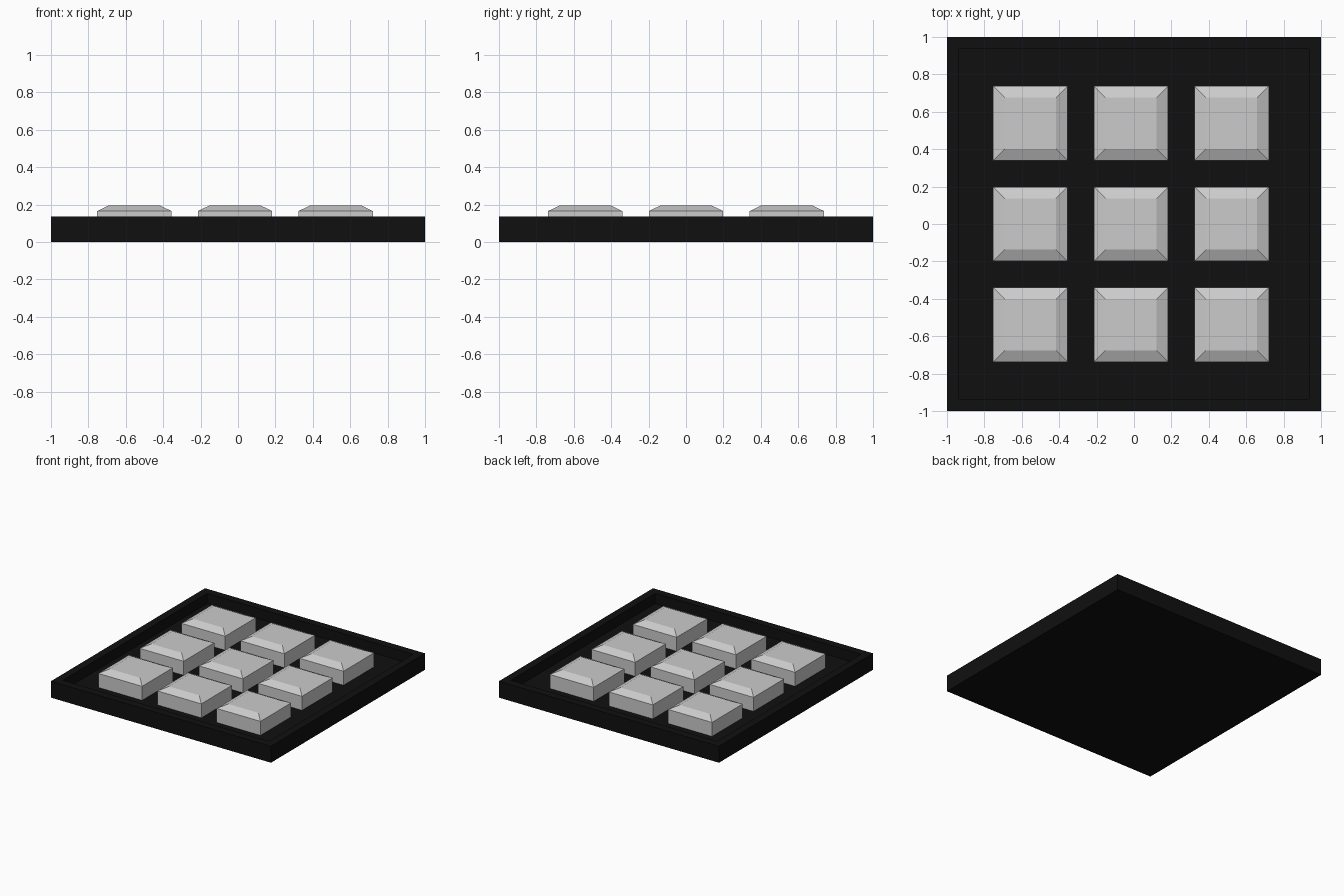
import bpy, bmesh

if "Cube" in bpy.data.objects:
    bpy.data.objects.remove(bpy.data.objects["Cube"])

SIZE, RIM, FLOOR, TOP = 2.0, 0.09, 0.05, 0.135

black = bpy.data.materials.new("black")
black.diffuse_color = (0.005, 0.005, 0.005, 1)
black.use_nodes = True
black.node_tree.nodes["Principled BSDF"].inputs["Base Color"].default_value = black.diffuse_color


def make_object(name, bm, material=None):
    mesh = bpy.data.meshes.new(name)
    bm.to_mesh(mesh)
    bm.free()
    obj = bpy.data.objects.new(name, mesh)
    bpy.context.collection.objects.link(obj)
    if material:
        mesh.materials.append(material)
    return obj


def box(width, z0, z1):
    bm = bmesh.new()
    bmesh.ops.create_cube(bm, size=1)
    for v in bm.verts:
        v.co.x *= width
        v.co.y *= width
        v.co.z = z0 if v.co.z < 0 else z1
    return bm


def top_face(bm):
    bm.normal_update()
    return max(bm.faces, key=lambda f: f.normal.z)


# Square tray with a raised rim and a sunken floor
bm = box(SIZE, 0, TOP)
face = top_face(bm)
bmesh.ops.inset_region(bm, faces=[face], thickness=RIM)
for v in face.verts:
    v.co.z = TOP
floor = bmesh.ops.extrude_face_region(bm, geom=[face])
for v in floor["geom"]:
    if isinstance(v, bmesh.types.BMVert):
        v.co.z = FLOOR
if face.is_valid:
    bmesh.ops.delete(bm, geom=[face], context='FACES_ONLY')
bmesh.ops.recalc_face_normals(bm, faces=bm.faces)
make_object("tray", bm, black)

# Nine keys with chamfered tops, in a slightly offset grid
for row in range(3):
    for col in range(3):
        bm = box(0.398, FLOOR, 0.165)
        face = top_face(bm)
        bmesh.ops.inset_region(bm, faces=[face], thickness=0.088)
        for v in face.verts:
            v.co.z = 0.195
        key = make_object(f"key_{row + 1}_{col + 1}", bm)
        key.location = ((col - 1) * 0.538 - 0.016, (1 - row) * 0.539, 0)
